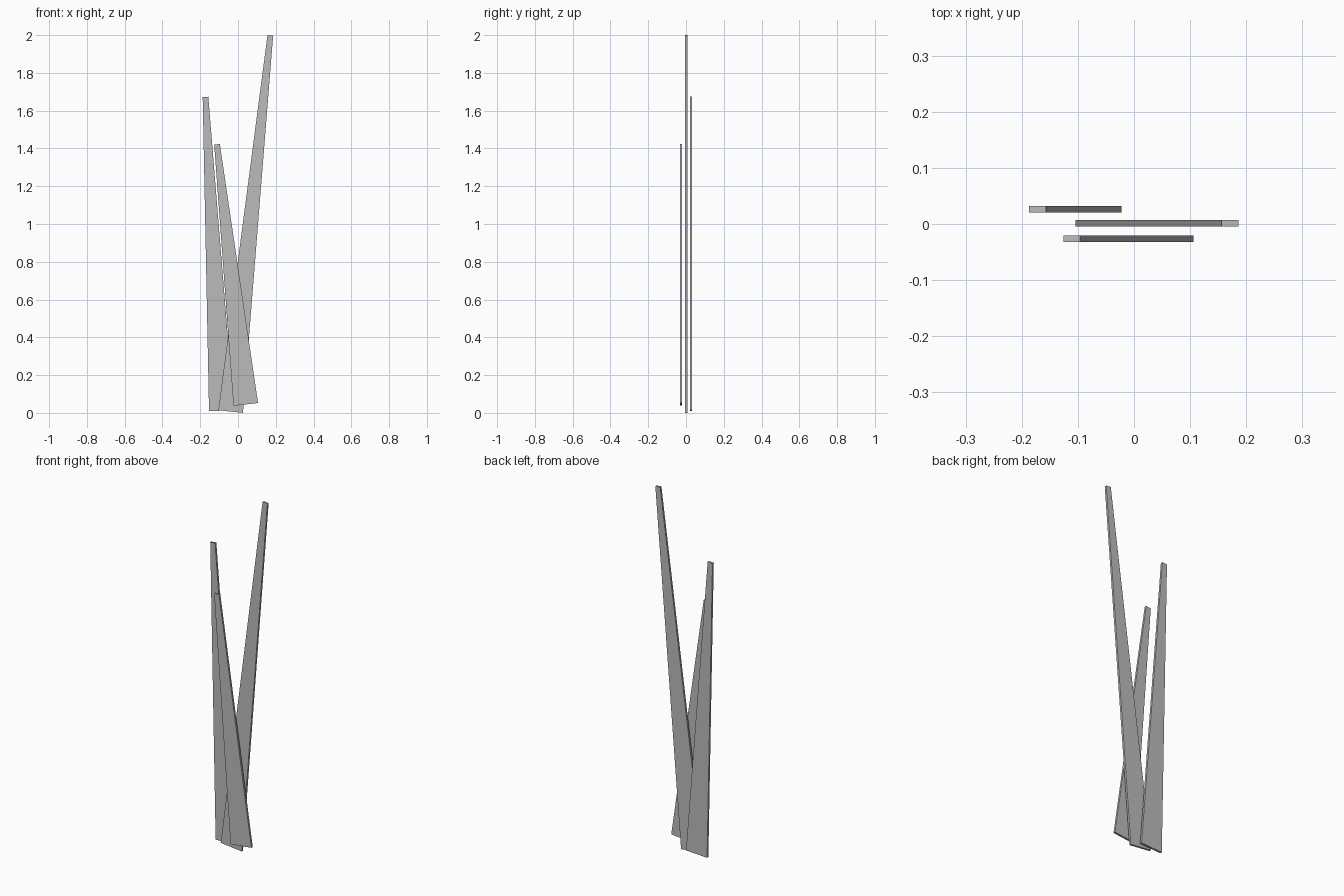
import bpy
import bmesh
from mathutils import Vector

default_cube = bpy.data.objects.get("Cube")
if default_cube:
    bpy.data.objects.remove(default_cube, do_unlink=True)

GREY = (0.5, 0.5, 0.5, 1.0)
THICKNESS = 0.0115
BASE_WIDTH, TIP_WIDTH = 0.131, 0.03

material = bpy.data.materials.new("plain grey")
material.use_nodes = True
material.diffuse_color = GREY
material.node_tree.nodes["Principled BSDF"].inputs["Base Color"].default_value = GREY


def make_blade(name, base, tip, y):
    """Flat tapered slat whose ends are square to its leaning axis."""
    base, tip = Vector((base[0], 0, base[1])), Vector((tip[0], 0, tip[1]))
    axis = (tip - base).normalized()
    side = Vector((axis.z, 0, -axis.x))
    depth = Vector((0, THICKNESS, 0))
    start = Vector((0, y - THICKNESS / 2, 0))
    outline = [base - side * BASE_WIDTH / 2, base + side * BASE_WIDTH / 2,
               tip + side * TIP_WIDTH / 2, tip - side * TIP_WIDTH / 2]

    bm = bmesh.new()
    face = bm.faces.new([bm.verts.new(p + start) for p in outline])
    result = bmesh.ops.extrude_face_region(bm, geom=[face], use_keep_orig=True)
    moved = [v for v in result["geom"] if isinstance(v, bmesh.types.BMVert)]
    bmesh.ops.translate(bm, verts=moved, vec=depth)
    bmesh.ops.recalc_face_normals(bm, faces=bm.faces)

    mesh = bpy.data.meshes.new(name)
    bm.to_mesh(mesh)
    bm.free()
    mesh.materials.append(material)
    blade = bpy.data.objects.new(name, mesh)
    bpy.context.collection.objects.link(blade)
    return blade


# Three upright slats, layered from front to back
make_blade("front_blade", (0.041, 0.045), (-0.111, 1.422), -0.0262)
make_blade("middle_blade", (-0.039, 0.007), (0.171, 1.9985), 0.001)
make_blade("back_blade", (-0.088, 0.012), (-0.172, 1.673), 0.0262)
